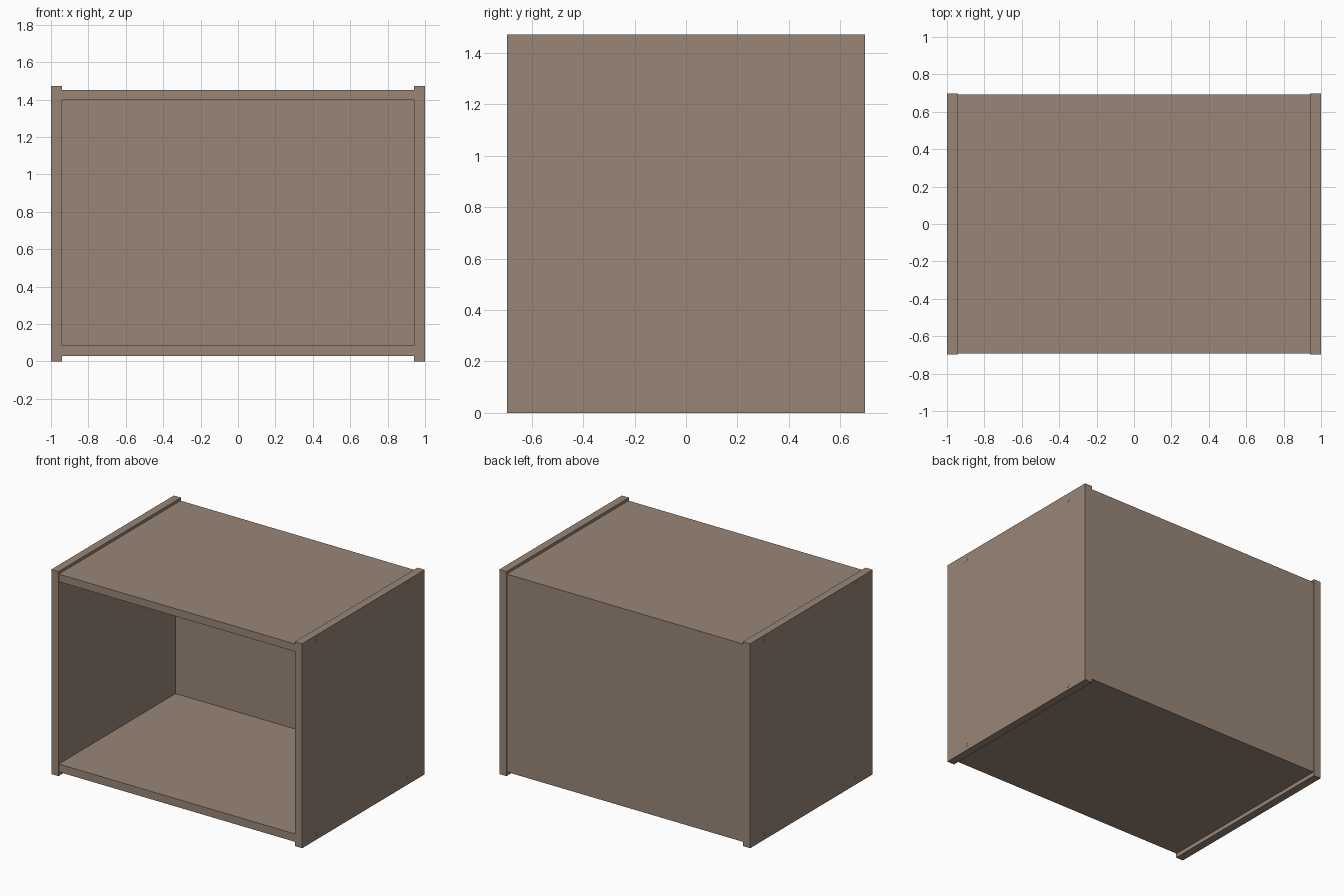
import bpy
import math

if "Cube" in bpy.data.objects:
    bpy.data.objects.remove(bpy.data.objects["Cube"])

wood = bpy.data.materials.new("taupe wood")
wood.diffuse_color = (0.32, 0.24, 0.185, 1)
wood.use_nodes = True
wood.node_tree.nodes["Principled BSDF"].inputs["Base Color"].default_value = wood.diffuse_color


def finish(obj, name):
    obj.name = name
    obj.data.materials.append(wood)


def board(name, x, y, z):
    """Box from (min, max) ranges on each axis."""
    ranges = (x, y, z)
    bpy.ops.mesh.primitive_cube_add(size=1, location=[(a + b) / 2 for a, b in ranges])
    obj = bpy.context.object
    obj.scale = [b - a for a, b in ranges]
    bpy.ops.object.transform_apply(location=False, rotation=False, scale=True)
    finish(obj, name)


HALF_W, HALF_D, HEIGHT, T = 0.999, 0.697, 1.472, 0.057
INNER = HALF_W - T          # inside face of the sides
BOARD_D = 0.692             # boards sit slightly behind the side edges
LOW, HIGH = (0.028, 0.085), (1.397, 1.452)

# Side panels
board("left_side", (-HALF_W, -INNER), (-HALF_D, HALF_D), (0, HEIGHT))
board("right_side", (INNER, HALF_W), (-HALF_D, HALF_D), (0, HEIGHT))

# Top, bottom and back boards
board("bottom_board", (-INNER, INNER), (-BOARD_D, BOARD_D), LOW)
board("top_board", (-INNER, INNER), (-BOARD_D, BOARD_D), HIGH)
board("back_panel", (-INNER, INNER), (BOARD_D - T, BOARD_D), (LOW[1], HIGH[0]))

# Round screw caps, almost flush with the outer sides
for side, sx in (("left", -1), ("right", 1)):
    for depth, y in (("front", -0.516), ("back", 0.516)):
        for level, z in (("lower", 0.041), ("upper", 1.433)):
            bpy.ops.mesh.primitive_cylinder_add(
                vertices=24, radius=0.023, depth=0.02,
                location=(sx * 0.99, y, z), rotation=(0, math.pi / 2, 0))
            finish(bpy.context.object, f"{side}_{depth}_{level}_screw_cap")
            bpy.ops.object.shade_smooth_by_angle()
